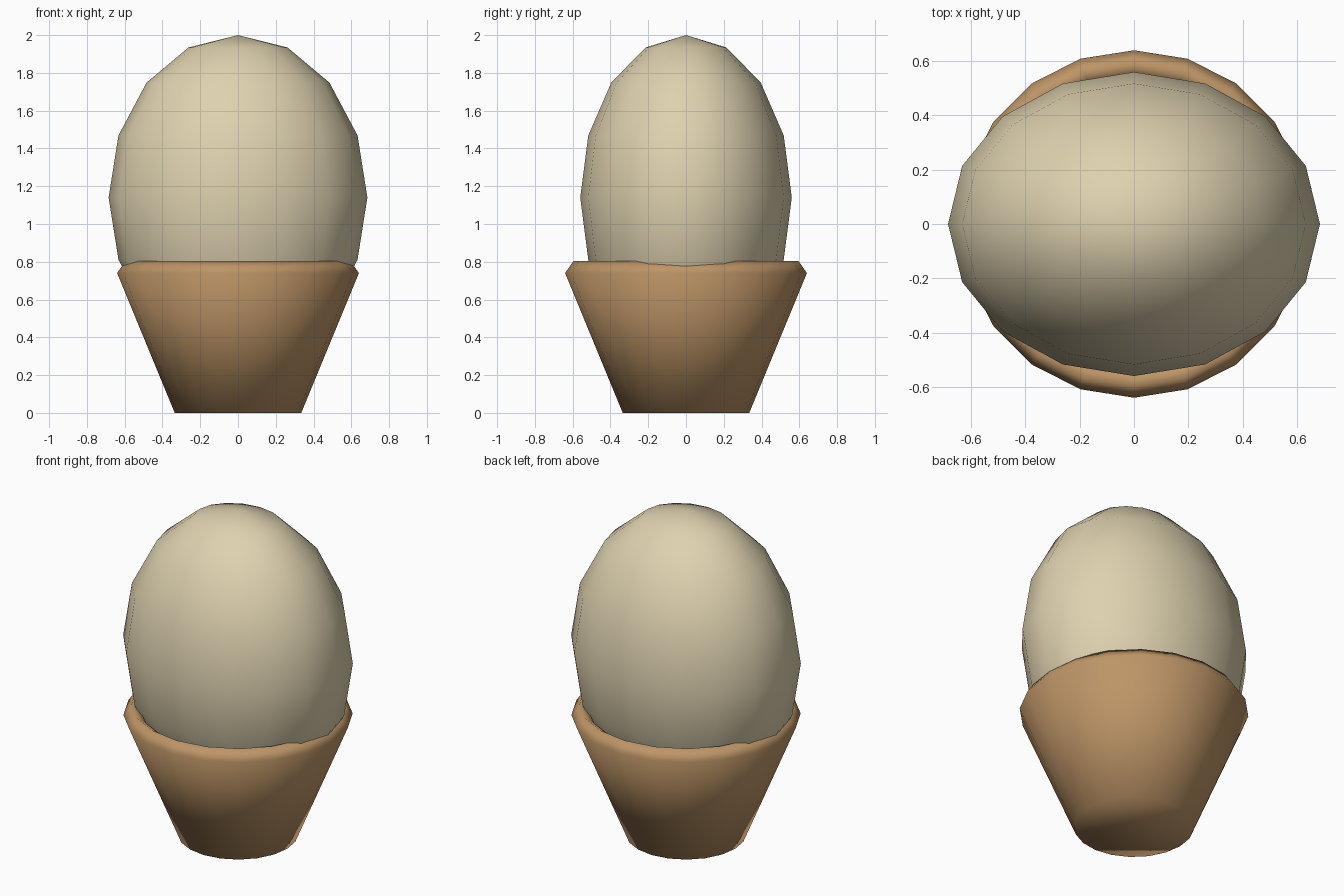
import bpy
import bmesh
import math

if "Cube" in bpy.data.objects:
    bpy.data.objects.remove(bpy.data.objects["Cube"])


def make_material(name, color):
    mat = bpy.data.materials.new(name)
    mat.use_nodes = True
    mat.diffuse_color = color
    mat.node_tree.nodes["Principled BSDF"].inputs["Base Color"].default_value = color
    return mat


def add_object(name, bm, mat):
    bmesh.ops.recalc_face_normals(bm, faces=bm.faces)
    for face in bm.faces:
        face.smooth = True
    mesh = bpy.data.meshes.new(name)
    bm.to_mesh(mesh)
    bm.free()
    mesh.materials.append(mat)
    obj = bpy.data.objects.new(name, mesh)
    bpy.context.collection.objects.link(obj)
    return obj


def lathe(profile, sides):
    """Stack rings of (radius, height) and cap both ends."""
    bm = bmesh.new()
    rings = []
    for r, z in profile:
        angles = [math.tau * i / sides for i in range(sides)]
        rings.append([bm.verts.new((r * math.cos(a), r * math.sin(a), z)) for a in angles])
    for low, high in zip(rings, rings[1:]):
        for i in range(sides):
            j = (i + 1) % sides
            bm.faces.new((low[i], low[j], high[j], high[i]))
    bm.faces.new(rings[0])
    bm.faces.new(rings[-1])
    return bm


shell = make_material("cream shell", (0.73, 0.64, 0.43, 1))
wood = make_material("warm brown", (0.51, 0.30, 0.135, 1))

# Tapered cup with a chamfered rim and a hollow inside
cup_profile = [(0.335, 0), (0.64, 0.74), (0.595, 0.805), (0.545, 0.77), (0.26, 0.1)]
add_object("egg_cup", lathe(cup_profile, 20), wood)

# Egg, wider from side to side than from front to back
bm = bmesh.new()
bmesh.ops.create_uvsphere(bm, u_segments=16, v_segments=8, radius=1)
bmesh.ops.scale(bm, vec=(0.685, 0.56, 0.86), verts=bm.verts)
bmesh.ops.translate(bm, vec=(0, 0, 1.14), verts=bm.verts)
add_object("egg", bm, shell)
